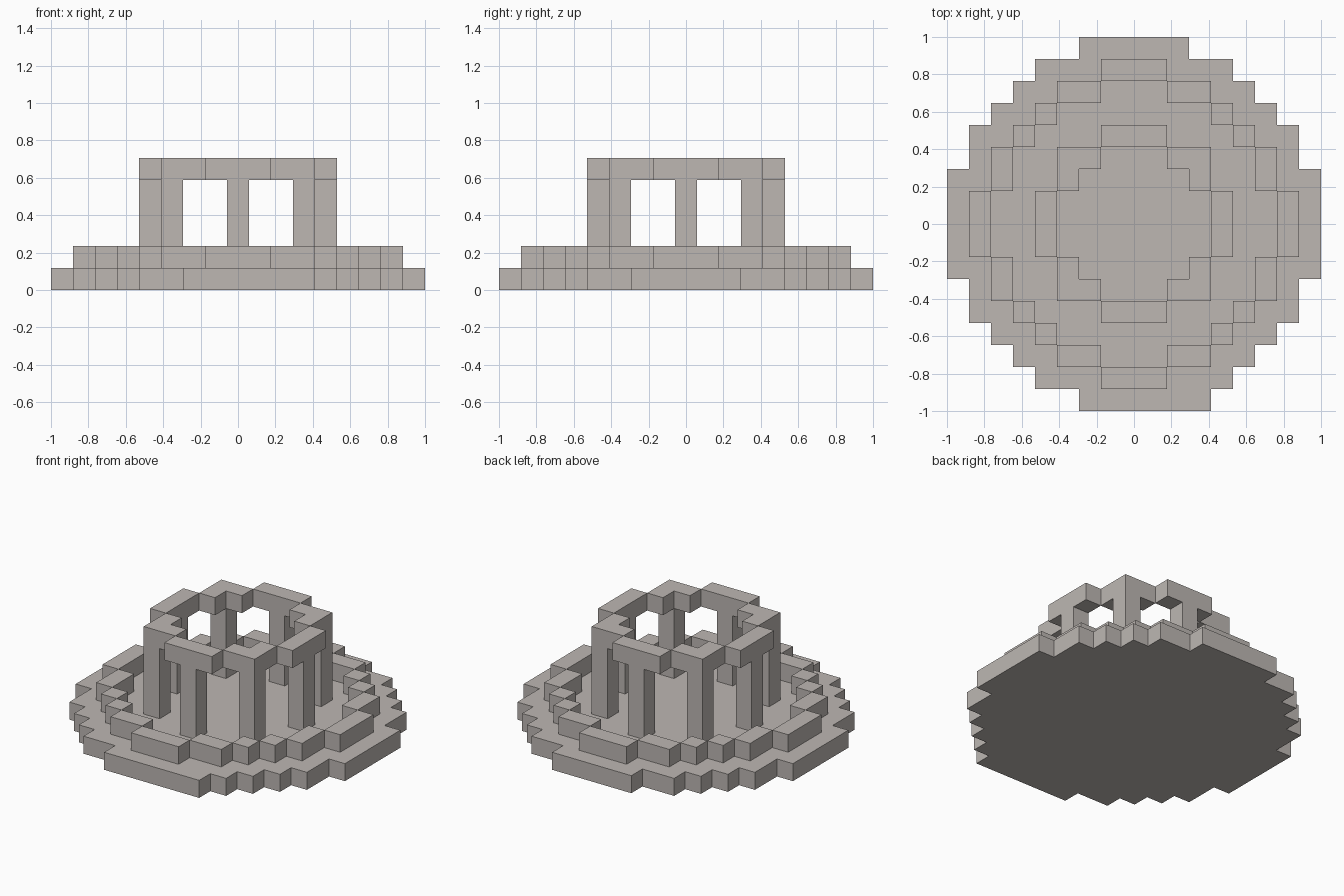
import bpy
import bmesh
import math

U = 2 / 17  # side of one block

cube = bpy.data.objects.get("Cube")
if cube:
    bpy.data.objects.remove(cube, do_unlink=True)

stone = bpy.data.materials.new("warm_grey_stone")
stone.use_nodes = True
COLOUR = (0.51, 0.475, 0.45, 1)
stone.diffuse_color = COLOUR
stone.node_tree.nodes["Principled BSDF"].inputs["Base Color"].default_value = COLOUR


def mirrored(cells):
    """Repeat block positions in all four quadrants and across the diagonal."""
    return {(sx * a, sy * b) for i, j in cells for a, b in ((i, j), (j, i))
            for sx in (-1, 1) for sy in (-1, 1)}


def blocks(name, cells, bottom, top):
    """Build a closed shell around block cells, between two block levels."""
    bm = bmesh.new()

    def quad(points):
        bm.faces.new([bm.verts.new((x * U, y * U, z * U)) for x, y, z in points])

    for i, j in cells:
        corners = [(i - .5, j - .5), (i + .5, j - .5), (i + .5, j + .5), (i - .5, j + .5)]
        quad([(x, y, top) for x, y in corners])
        quad([(x, y, bottom) for x, y in reversed(corners)])
        for k, (di, dj) in enumerate(((0, -1), (1, 0), (0, 1), (-1, 0))):
            if (i + di, j + dj) not in cells:
                a, b = corners[k], corners[(k + 1) % 4]
                quad([(*a, bottom), (*b, bottom), (*b, top), (*a, top)])
    bmesh.ops.remove_doubles(bm, verts=bm.verts[:], dist=0.001)
    bmesh.ops.dissolve_limit(bm, angle_limit=math.radians(1),
                             verts=bm.verts[:], edges=bm.edges[:])
    mesh = bpy.data.meshes.new(name)
    bm.to_mesh(mesh)
    bm.free()
    mesh.materials.append(stone)
    obj = bpy.data.objects.new(name, mesh)
    bpy.context.collection.objects.link(obj)


# Round floor slab, as half-widths of the rows from the middle outward
half_widths = [8, 8, 8, 7, 7, 6, 5, 4, 2]
floor = {(i, j) for j in range(-8, 9)
         for i in range(-half_widths[abs(j)], half_widths[abs(j)] + 1)}
floor.add((3, -8))  # one extra block on the front edge
blocks("floor_slab", floor, 0, 1)

# Low wall around the slab
blocks("low_wall", mirrored([(0, 7), (1, 7), (2, 6), (3, 6), (4, 5)]), 1, 2)

# Eight pillars
for n, cell in enumerate(sorted(mirrored([(0, 4), (3, 3)])), 1):
    blocks(f"pillar_{n}", {cell}, 1, 5)

# Ring beam resting on the pillars
blocks("top_ring", mirrored([(0, 4), (1, 4), (2, 3), (3, 3)]), 5, 6)
